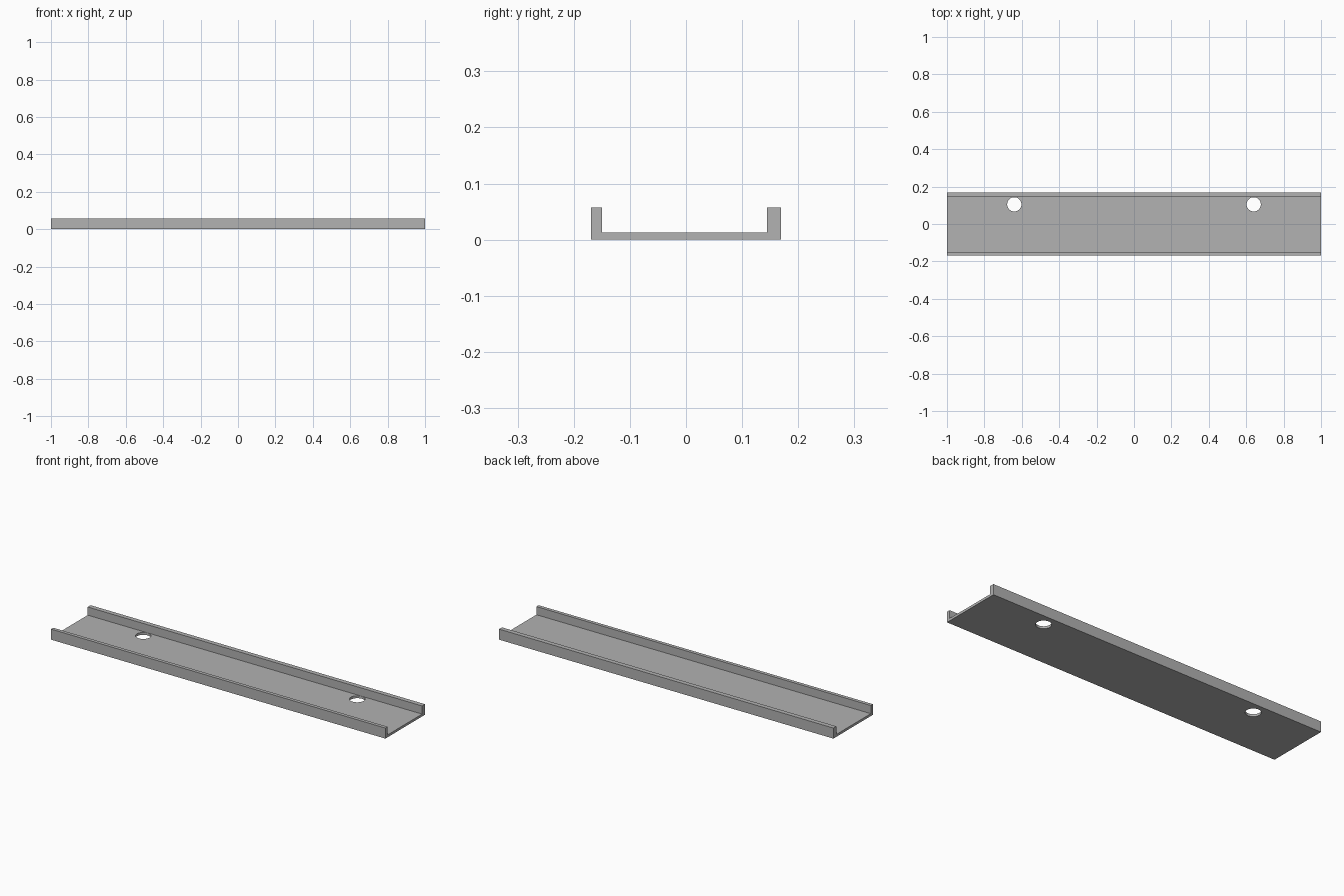
import bpy
import bmesh
from mathutils import Vector

default_cube = bpy.data.objects.get("Cube")
if default_cube:
    bpy.data.objects.remove(default_cube, do_unlink=True)

LENGTH = 2.0
HALF_WIDTH = 0.169
HEIGHT = 0.057
FLOOR = 0.013
FRONT_INNER, BACK_INNER = -0.150, 0.144
HOLE_X, HOLE_Y, HOLE_RADIUS = 0.64, 0.105, 0.038

grey = bpy.data.materials.new("plain_grey")
grey.use_nodes = True
color = (0.445, 0.445, 0.445, 1.0)
grey.diffuse_color = color
grey.node_tree.nodes["Principled BSDF"].inputs["Base Color"].default_value = color


def add_object(name, bm):
    bmesh.ops.recalc_face_normals(bm, faces=bm.faces)
    mesh = bpy.data.meshes.new(name)
    bm.to_mesh(mesh)
    bm.free()
    obj = bpy.data.objects.new(name, mesh)
    bpy.context.collection.objects.link(obj)
    mesh.materials.append(grey)
    return obj


# U-shaped cross-section (y, z), extruded along the length
profile = [
    (-HALF_WIDTH, 0), (HALF_WIDTH, 0), (HALF_WIDTH, HEIGHT), (BACK_INNER, HEIGHT),
    (BACK_INNER, FLOOR), (FRONT_INNER, FLOOR), (FRONT_INNER, HEIGHT), (-HALF_WIDTH, HEIGHT),
]
bm = bmesh.new()
end = bm.faces.new([bm.verts.new((-LENGTH / 2, y, z)) for y, z in profile])
swept = bmesh.ops.extrude_face_region(bm, geom=[end])["geom"]
bmesh.ops.translate(bm, vec=Vector((LENGTH, 0, 0)),
                    verts=[v for v in swept if isinstance(v, bmesh.types.BMVert)])
channel = add_object("channel", bm)

# Two round holes through the floor beside the back wall
for side, x in (("right", -HOLE_X), ("left", HOLE_X)):
    bm = bmesh.new()
    bmesh.ops.create_cone(bm, cap_ends=True, segments=48, radius1=HOLE_RADIUS,
                          radius2=HOLE_RADIUS, depth=0.1)
    cutter = add_object(side + "_hole_cutter", bm)
    cutter.location = (x, HOLE_Y, 0)
    cutter.hide_render = True
    cutter.hide_set(True)
    cut = channel.modifiers.new(side + "_hole", 'BOOLEAN')
    cut.operation = 'DIFFERENCE'
    cut.solver = 'EXACT'
    cut.object = cutter

# Bake the holes, then smooth only their curved walls
bpy.context.view_layer.update()
evaluated = channel.evaluated_get(bpy.context.evaluated_depsgraph_get())
channel.data = bpy.data.meshes.new_from_object(evaluated)
channel.modifiers.clear()
for obj in [o for o in bpy.data.objects if o.name.endswith("_hole_cutter")]:
    bpy.data.objects.remove(obj, do_unlink=True)

bpy.ops.object.select_all(action='DESELECT')
channel.select_set(True)
bpy.context.view_layer.objects.active = channel
bpy.ops.object.shade_smooth_by_angle()
